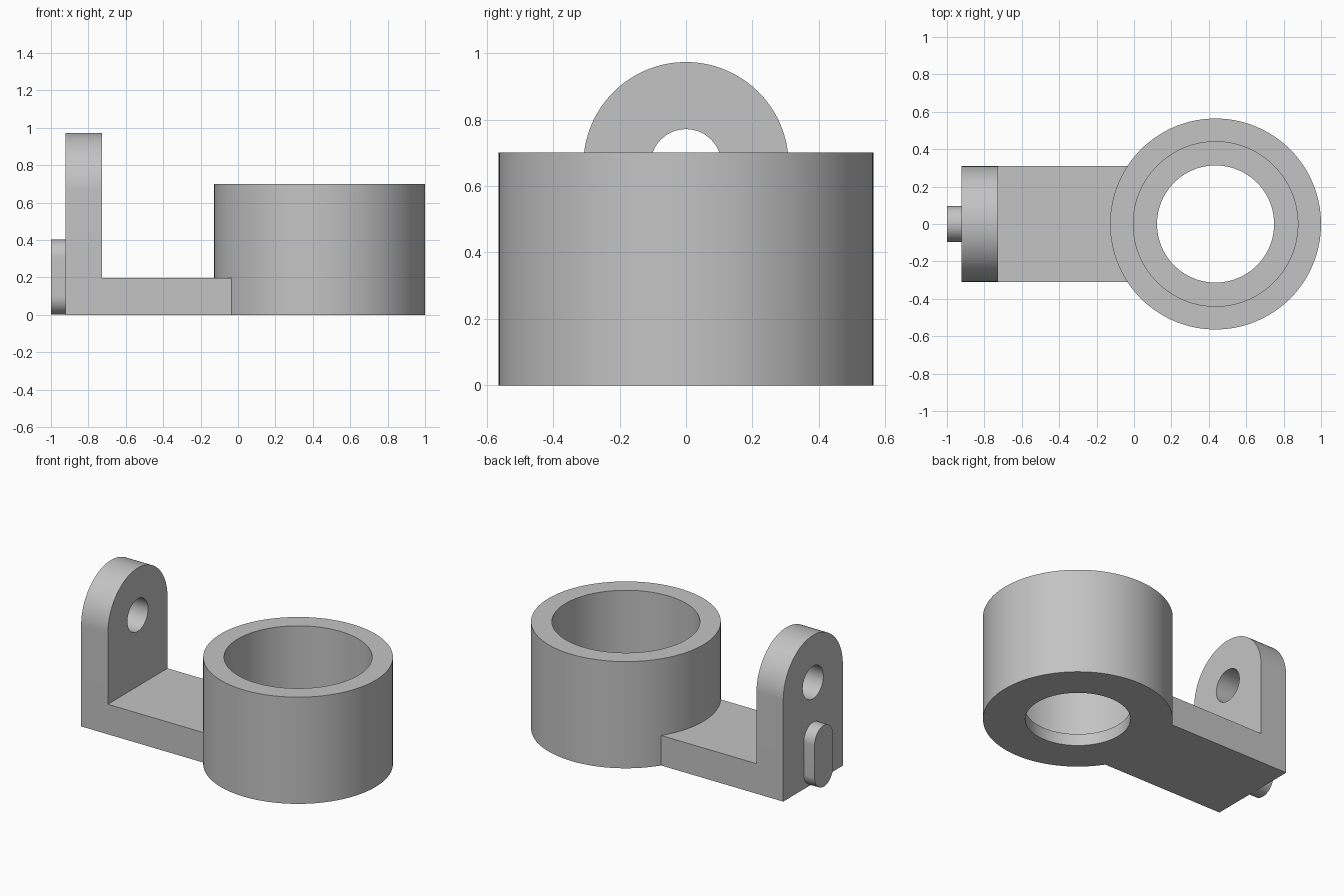
import bpy
import bmesh
from math import sin, cos, pi
from mathutils import Vector

cube = bpy.data.objects.get("Cube")
if cube:
    bpy.data.objects.remove(cube, do_unlink=True)

grey = bpy.data.materials.new("plain_grey")
grey.use_nodes = True
COLOUR = (0.55, 0.55, 0.55, 1)
grey.diffuse_color = COLOUR
grey.node_tree.nodes["Principled BSDF"].inputs["Base Color"].default_value = COLOUR

# Main dimensions
RING_X, RING_R, RING_H = 0.436, 0.564, 0.70
BORE_R, HOLE_R, LIP = 0.44, 0.313, 0.078
TAB_X0, TAB_X1, TAB_R, TAB_Z = -0.922, -0.728, 0.309, 0.664
ARM_H = 0.197
PIN_HOLE_R, KEY_R = 0.107, 0.096
KEY_LOW, KEY_HIGH = 0.097, 0.307


def arc(radius, start, end, steps, centre=(0, 0)):
    return [(centre[0] + radius * cos(start + (end - start) * i / steps),
             centre[1] + radius * sin(start + (end - start) * i / steps))
            for i in range(steps + 1)]


def circle(radius, centre=(0, 0), steps=128):
    return arc(radius, 0, 2 * pi, steps, centre)[:-1]


def prism(name, points, direction):
    """Extrude a closed 3D outline along a direction."""
    bm = bmesh.new()
    face = bm.faces.new([bm.verts.new(p) for p in points])
    new = bmesh.ops.extrude_face_region(bm, geom=[face])["geom"]
    bmesh.ops.translate(bm, vec=Vector(direction),
                        verts=[v for v in new if isinstance(v, bmesh.types.BMVert)])
    bmesh.ops.recalc_face_normals(bm, faces=bm.faces)
    mesh = bpy.data.meshes.new(name)
    bm.to_mesh(mesh)
    bm.free()
    mesh.materials.append(grey)
    obj = bpy.data.objects.new(name, mesh)
    bpy.context.collection.objects.link(obj)
    return obj


def upright(name, outline, z0, z1):
    return prism(name, [(x, y, z0) for x, y in outline], (0, 0, z1 - z0))


def sideways(name, outline, x0, x1):
    return prism(name, [(x0, y, z) for y, z in outline], (x1 - x0, 0, 0))


def combine(target, other, operation):
    mod = target.modifiers.new(operation.lower(), "BOOLEAN")
    mod.operation, mod.solver, mod.object = operation, "EXACT", other
    bpy.context.view_layer.objects.active = target
    bpy.ops.object.modifier_apply(modifier=mod.name)
    bpy.data.objects.remove(other, do_unlink=True)


# Round cup, flat arm and round-topped upright tab, fused into one bracket
bracket = upright("bracket", circle(RING_R, (RING_X, 0)), 0, RING_H)
arm_outline = [(TAB_X0, -TAB_R), (RING_X, -TAB_R), (RING_X, TAB_R), (TAB_X0, TAB_R)]
combine(bracket, upright("arm", arm_outline, 0, ARM_H), "UNION")
tab_outline = [(-TAB_R, 0), (TAB_R, 0)] + arc(TAB_R, 0, pi, 64, (0, TAB_Z))
combine(bracket, sideways("tab", tab_outline, TAB_X0, TAB_X1), "UNION")

# Wide bore, narrower hole through the floor lip, and pin hole in the tab
combine(bracket, upright("bore", circle(BORE_R, (RING_X, 0)), LIP, 1), "DIFFERENCE")
combine(bracket, upright("floor_hole", circle(HOLE_R, (RING_X, 0)), -0.1, 0.5), "DIFFERENCE")
combine(bracket, sideways("pin_hole", circle(PIN_HOLE_R, (0, TAB_Z), 64), -1.1, -0.6), "DIFFERENCE")

# Round-ended locating key on the outside of the tab
key_outline = (arc(KEY_R, 0, pi, 32, (0, KEY_HIGH))
               + arc(KEY_R, pi, 2 * pi, 32, (0, KEY_LOW)))
key = sideways("locating_key", key_outline, -1, TAB_X0)

# Smooth the curved walls, keep the edges crisp
for obj in (bracket, key):
    bpy.ops.object.select_all(action="DESELECT")
    obj.select_set(True)
    bpy.context.view_layer.objects.active = obj
    bpy.ops.object.shade_smooth_by_angle(angle=pi / 6)
